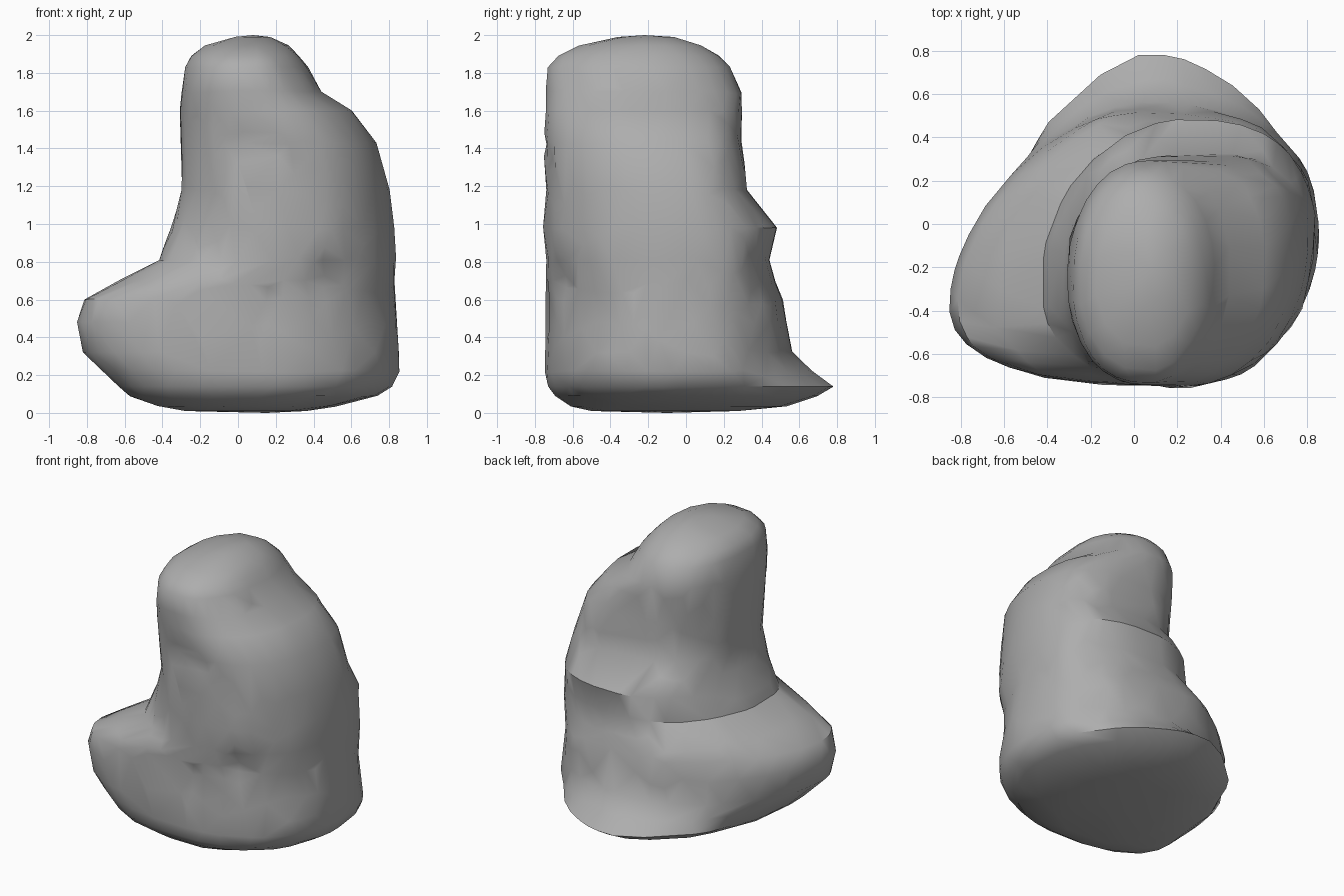
import bpy, bmesh, math
from mathutils import Vector, noise

if "Cube" in bpy.data.objects:
    bpy.data.objects.remove(bpy.data.objects["Cube"])

# Boulder cross-sections: z, left, right, front, back, roundness back-left, back-right
RINGS = [
    (0.010, -0.28, 0.38, -0.50, 0.30, 1.9, 2.0),
    (0.035, -0.42, 0.52, -0.62, 0.54, 1.8, 1.9),
    (0.090, -0.58, 0.74, -0.70, 0.70, 1.85, 1.85),
    (0.140, -0.64, 0.82, -0.74, 0.78, 1.85, 1.85),
    (0.220, -0.72, 0.86, -0.755, 0.66, 1.8, 2.0),
    (0.320, -0.82, 0.86, -0.75, 0.57, 1.75, 2.2),
    (0.480, -0.86, 0.845, -0.745, 0.54, 1.75, 2.4),
    (0.600, -0.82, 0.84, -0.745, 0.52, 1.75, 2.4),
    (0.700, -0.64, 0.835, -0.75, 0.48, 1.9, 2.5),
    (0.810, -0.42, 0.84, -0.745, 0.45, 2.15, 2.5),
    (0.980, -0.35, 0.835, -0.75, 0.49, 2.1, 2.5),
    (1.180, -0.30, 0.81, -0.745, 0.33, 2.2, 2.7),
    (1.430, -0.31, 0.74, -0.76, 0.30, 2.3, 2.7),
    (1.600, -0.315, 0.61, -0.75, 0.30, 2.2, 2.5),
    (1.700, -0.305, 0.45, -0.75, 0.30, 2.2, 2.2),
    (1.830, -0.285, 0.375, -0.74, 0.24, 2.2, 2.1),
    (1.890, -0.255, 0.325, -0.68, 0.17, 2.2, 2.1),
    (1.945, -0.18, 0.27, -0.57, 0.08, 2.1, 2.1),
    (1.990, -0.02, 0.17, -0.36, -0.06, 2.0, 2.0),
]
# Chipped dents: centre, radius, depth
DENTS = [
    ((0.12, -0.76, 1.44), (0.24, 0.2, 0.05), 0.03),
    ((0.35, -0.72, 1.33), (0.12, 0.2, 0.06), 0.03),
    ((0.16, -0.75, 0.55), (0.07, 0.2, 0.17), 0.03),
    ((-0.12, -0.74, 0.85), (0.08, 0.2, 0.20), 0.02),
    ((0.48, -0.66, 0.72), (0.10, 0.2, 0.12), 0.03),
]
SEG, SUB = 60, 3
AXIS_Y = -0.22


def blend(z, z0, z1, a, b):
    t = min(1, max(0, (z - z0) / (z1 - z0)))
    return a + (b - a) * t


def ring_point(r, a):
    """Point on a four-quarter superellipse with uneven left and right corners."""
    z, xl, xr, yf, yb, el, er = r
    xm = max(0.06, (xl + xr) / 2)
    c, s = math.cos(a), math.sin(a)
    if c > 0:
        ym, w = blend(z, 1.1, 1.7, -0.05, -0.22), xr - xm
        e = er if s > 0 else 2.1
    else:
        ym, w = blend(z, 0.65, 0.9, -0.37, -0.25), xm - xl
        e = el if s > 0 else 2.35
    d = (yb - ym) if s > 0 else (ym - yf)
    return Vector((xm + math.copysign(abs(c) ** (2 / e), c) * w,
                   ym + math.copysign(abs(s) ** (2 / e), s) * d, z))


def weather(p, out):
    """Cellular facets and chipped dents along the outward direction."""
    cells = noise.voronoi(p * 2.6 + Vector((3.1, 1.7, 0.4)))[0]
    push = 0.008 - 0.05 * (min(cells[0], 0.5) - 0.2)
    for centre, rad, depth in DENTS:
        q = p - Vector(centre)
        f = 1 - sum((q[i] / rad[i]) ** 2 for i in range(3))
        if f > 0:
            push -= depth * f
    return p + out * push


stone = bpy.data.materials.new("stone grey")
stone.diffuse_color = (0.42, 0.42, 0.42, 1)
stone.use_nodes = True
stone.node_tree.nodes["Principled BSDF"].inputs["Base Color"].default_value = stone.diffuse_color

# Loft the boulder
bm = bmesh.new()
levels = []
for a, b in zip(RINGS, RINGS[1:]):
    for k in range(SUB):
        t = k / SUB
        levels.append([u * (1 - t) + v * t for u, v in zip(a, b)])
levels.append(RINGS[-1])
loops = []
for r in levels:
    loop = []
    for i in range(SEG):
        p = ring_point(r, 2 * math.pi * i / SEG)
        out = Vector((p.x - 0.15, p.y - AXIS_Y, 0))
        out = out.normalized() * min(1, out.length * 2)
        loop.append(bm.verts.new(weather(p, out)))
    loops.append(loop)
for lo, hi in zip(loops, loops[1:]):
    for i in range(SEG):
        j = (i + 1) % SEG
        bm.faces.new((lo[i], lo[j], hi[j], hi[i]))
# Close the underside and the crown
for loop, tip in ((loops[0], (0.15, -0.1, 0)), (loops[-1], (0.08, -0.22, 2.0))):
    v = bm.verts.new(tip)
    for i in range(SEG):
        bm.faces.new((loop[i], loop[(i + 1) % SEG], v))
bmesh.ops.recalc_face_normals(bm, faces=bm.faces)
mesh = bpy.data.meshes.new("boulder")
bm.to_mesh(mesh)
bm.free()
mesh.materials.append(stone)
rock = bpy.data.objects.new("boulder", mesh)
bpy.context.collection.objects.link(rock)
bpy.context.view_layer.objects.active = rock
rock.select_set(True)

# Reduce to broad chiselled facets
dec = rock.modifiers.new("facets", 'DECIMATE')
dec.ratio = 0.16
bpy.ops.object.modifier_apply(modifier=dec.name)
bpy.ops.object.shade_smooth_by_angle(angle=math.radians(40))
